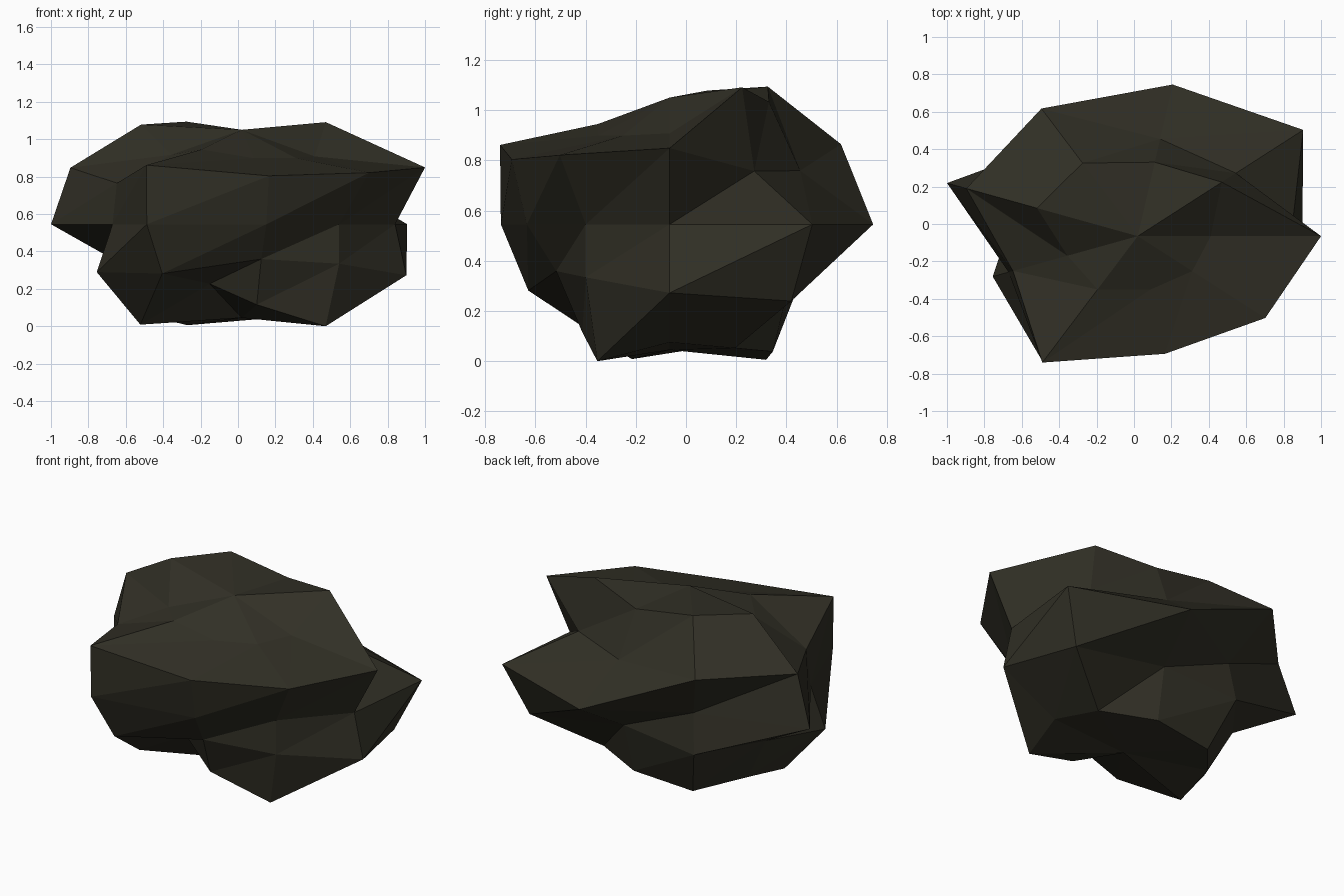
import bpy, bmesh, math

if "Cube" in bpy.data.objects:
    bpy.data.objects.remove(bpy.data.objects["Cube"])

# One flat colour for the stone
stone = bpy.data.materials.new("dark_olive_stone")
stone.diffuse_color = (0.031, 0.029, 0.019, 1.0)
stone.use_nodes = True
stone.node_tree.nodes["Principled BSDF"].inputs["Base Color"].default_value = stone.diffuse_color

# Squashed sphere: 9 segments, 6 stacks, each corner pushed in or out
CENTRE = (0.02, -0.065, 0.545)
DEPTH, HEIGHT = 0.765, 0.537
SEGMENTS = 9
TOP_Z, BOTTOM_Z = 1.05, 0.045
# Horizontal reach of each corner, ring by ring from the top
REACH = [
    (0.39, 0.587, 0.525, 0.59, 0.573, 0.40, 0.43, 0.38, 0.38),
    (0.98, 0.685, 0.69, 1.03, 0.975, 0.71, 1.02, 0.835, 0.89),
    (0.82, 1.155, 1.076, 0.725, 1.085, 0.735, 1.015, 0.755, 0.68),
    (0.88, 0.985, 0.645, 0.777, 0.685, 0.825, 0.85, 0.60, 0.68),
    (0.505, 0.53, 0.545, 0.58, 0.528, 0.577, 0.342, 0.462, 0.586),
]

bm = bmesh.new()
rings = []
for i, reach in enumerate(REACH):
    polar = math.radians(30 * (i + 1))
    ring = []
    for j, r in enumerate(reach):
        a = 2 * math.pi * j / SEGMENTS
        ring.append(bm.verts.new((
            CENTRE[0] + r * math.cos(a),
            CENTRE[1] + DEPTH * r * math.sin(a),
            CENTRE[2] + HEIGHT * r / math.tan(polar))))
    rings.append(ring)
top = bm.verts.new((CENTRE[0], CENTRE[1], TOP_Z))
bottom = bm.verts.new((CENTRE[0], CENTRE[1], BOTTOM_Z))

# Side facets, all split along the same diagonal, and the two cap fans
for j in range(SEGMENTS):
    k = (j + 1) % SEGMENTS
    bm.faces.new((top, rings[0][j], rings[0][k]))
    for upper, lower in zip(rings, rings[1:]):
        bm.faces.new((upper[j], lower[j], upper[k]))
        bm.faces.new((lower[j], lower[k], upper[k]))
    bm.faces.new((bottom, rings[-1][k], rings[-1][j]))
bmesh.ops.recalc_face_normals(bm, faces=bm.faces)

# Rest the lowest corner on the ground
low = min(v.co.z for v in bm.verts)
for v in bm.verts:
    v.co.z -= low

mesh = bpy.data.meshes.new("boulder")
bm.to_mesh(mesh)
bm.free()
mesh.materials.append(stone)
boulder = bpy.data.objects.new("boulder", mesh)
bpy.context.collection.objects.link(boulder)
